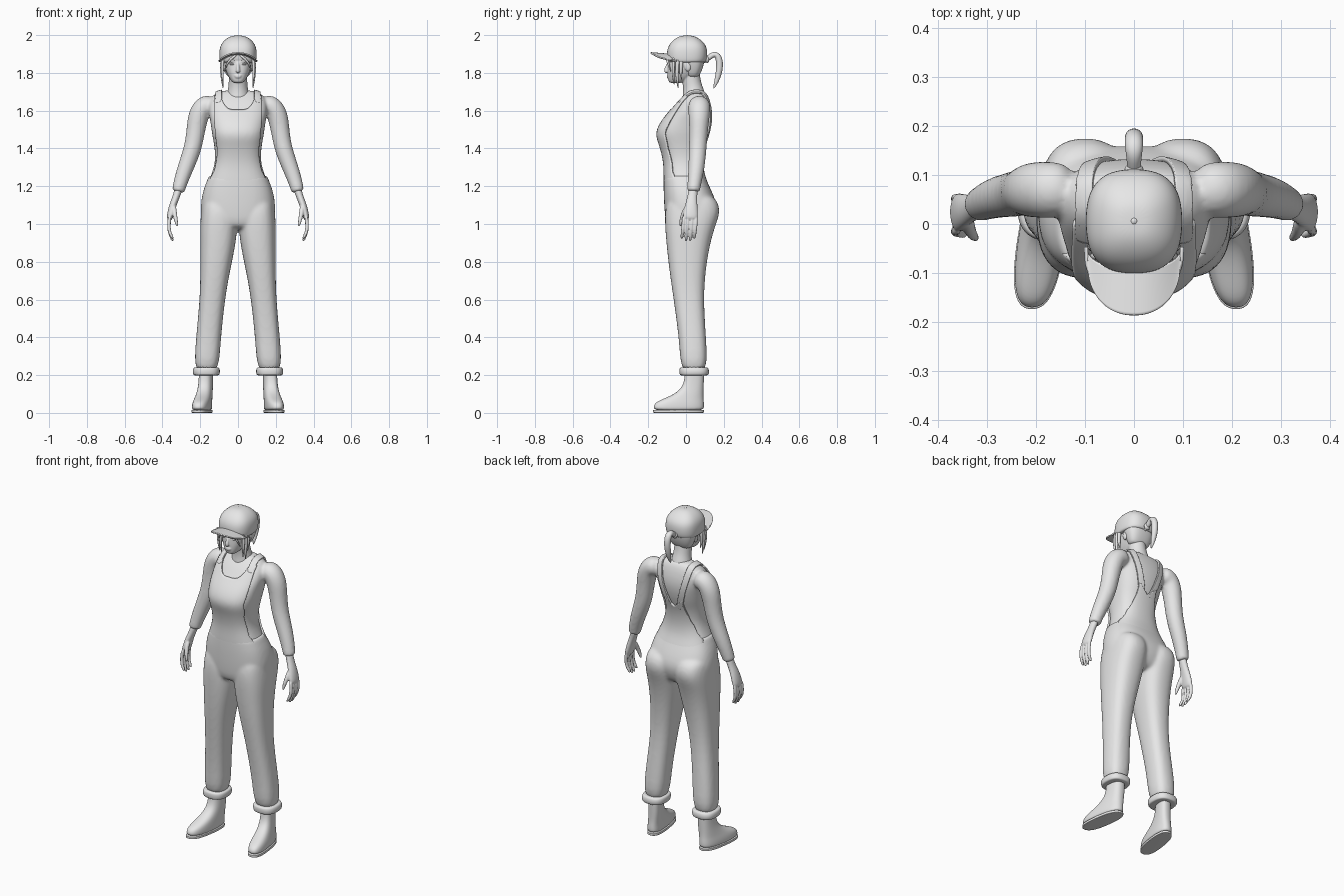
import bpy, bmesh, math
from mathutils import Vector, Matrix

cube = bpy.data.objects.get("Cube")
if cube:
    bpy.data.objects.remove(cube, do_unlink=True)

grey = bpy.data.materials.new("plain_grey")
grey.use_nodes = True
grey.diffuse_color = (.8, .8, .8, 1)
grey.node_tree.nodes["Principled BSDF"].inputs["Base Color"].default_value = (.8, .8, .8, 1)
SIDES = 20
POWER = .78


def loft(bm, rings):
    """Skin closed rings and cap both ends."""
    loops = [[bm.verts.new(p) for p in ring] for ring in rings]
    for a, b in zip(loops, loops[1:]):
        for i in range(len(a)):
            j = (i + 1) % len(a)
            bm.faces.new((a[i], a[j], b[j], b[i]))
    bm.faces.new(loops[0])
    bm.faces.new(loops[-1])


def column(bm, table, side=1, grow=0, shear=0):
    """Stack of level rounded sections: height, half width, front, back, centre."""
    rings = []
    for z, w, front, back, *centre in table:
        cx = centre[0] if centre else 0
        mid, depth = (front + back) / 2, (back - front) / 2 + grow
        ring = []
        for i in range(SIDES):
            c, s = math.cos(math.tau * i / SIDES), math.sin(math.tau * i / SIDES)
            x = cx + (w + grow) * math.copysign(abs(c) ** POWER, c)
            y = mid + depth * math.copysign(abs(s) ** POWER, s)
            ring.append((side * (x - shear * y), y, z))
        rings.append(ring)
    loft(bm, rings)


def tube(bm, path, side=1, ref=(0, 1, 0), sides=10):
    """Round or flat tube along a path of x, y, z, radius, second radius."""
    pts = [Vector(p[:3]) for p in path]
    rings = []
    for i, row in enumerate(path):
        t = (pts[min(i + 1, len(pts) - 1)] - pts[max(i - 1, 0)]).normalized()
        u = t.cross(Vector(ref)).normalized()
        v = t.cross(u)
        ring = []
        for k in range(sides):
            a = math.tau * k / sides
            p = pts[i] + u * row[3] * math.cos(a) + v * row[-1] * math.sin(a)
            ring.append((side * p.x, p.y, p.z))
        rings.append(ring)
    loft(bm, rings)


def ball(bm, centre, size):
    m = Matrix.Translation(centre) @ Matrix.Diagonal((*size, 1))
    bmesh.ops.create_uvsphere(bm, u_segments=16, v_segments=10, radius=1, matrix=m)


def grid(bm, point, nu, nv):
    """Open sheet from a function of u in -1..1 and v in 0..1."""
    rows = [[bm.verts.new(point(2 * i / nu - 1, j / nv)) for i in range(nu + 1)]
            for j in range(nv + 1)]
    for a, b in zip(rows, rows[1:]):
        for i in range(nu):
            bm.faces.new((a[i], a[i + 1], b[i + 1], b[i]))


def finish(name, bm, subdivide=2, voxel=0, smooth=4, mirror=False, wrap=None, thick=0):
    bmesh.ops.recalc_face_normals(bm, faces=bm.faces)
    for f in bm.faces:
        f.smooth = True
    me = bpy.data.meshes.new(name)
    bm.to_mesh(me)
    bm.free()
    me.materials.append(grey)
    ob = bpy.data.objects.new(name, me)
    bpy.context.collection.objects.link(ob)
    if mirror:
        ob.modifiers.new("mirror", 'MIRROR').use_mirror_merge = False
    if subdivide:
        m = ob.modifiers.new("round", 'SUBSURF')
        m.levels = m.render_levels = subdivide
    if voxel:
        m = ob.modifiers.new("fuse", 'REMESH')
        m.mode, m.voxel_size, m.use_smooth_shade = 'VOXEL', voxel, True
        m = ob.modifiers.new("blend", 'SMOOTH')
        m.factor, m.iterations = .5, smooth
    if wrap:
        m = ob.modifiers.new("drape", 'SHRINKWRAP')
        m.target, m.offset, m.wrap_mode = wrap, .005, 'ABOVE_SURFACE'
    if thick:
        m = ob.modifiers.new("cloth", 'SOLIDIFY')
        m.thickness, m.offset = thick, 0
    return ob


def lookup(table, z):
    """Linear reading of a table sorted by its first entry."""
    for a, b in zip(table, table[1:]):
        if z <= b[0]:
            f = max(0, (z - a[0]) / (b[0] - a[0]))
            return [p + (q - p) * f for p, q in zip(a, b)]
    return table[-1]


# Shirt: torso with both sleeves fused in
TORSO = [(1.1, .18, -.1, .14), (1.18, .185, -.12, .135), (1.25, .157, -.12, .1),
         (1.33, .128, -.12, .09), (1.42, .137, -.143, .105), (1.48, .15, -.17, .13),
         (1.55, .158, -.13, .145), (1.6, .17, -.085, .145), (1.65, .165, -.05, .135),
         (1.69, .14, -.01, .12), (1.71, .08, .01, .1)]
ARM = [(.12, .07, 1.63, .055), (.18, .07, 1.63, .06), (.21, .07, 1.58, .058),
       (.223, .067, 1.5, .05), (.238, .062, 1.4, .048), (.277, .056, 1.3, .044),
       (.305, .045, 1.22, .038), (.315, .04, 1.18, .035), (.317, .04, 1.17, .033)]
bm = bmesh.new()
column(bm, TORSO, grow=-.01)
for s in (1, -1):
    tube(bm, ARM, s, sides=16)
shirt = finish("shirt", bm, voxel=.008, smooth=6)

# Trousers: hips with both legs fused in
HIPS = [(.97, .15, -.08, .1), (1, .19, -.108, .14), (1.07, .2, -.115, .165),
        (1.12, .198, -.118, .16), (1.18, .186, -.12, .135), (1.22, .17, -.12, .115),
        (1.25, .158, -.12, .103), (1.26, .154, -.12, .1)]
LEG = [(.2, .066, -.03, .115, .168), (.36, .067, -.033, .11, .16), (.6, .066, -.066, .092, .136),
       (.76, .08, -.09, .105, .12), (.88, .093, -.103, .125, .107), (.98, .1, -.112, .152, .102),
       (1.06, .097, -.114, .184, .1), (1.12, .09, -.1, .17, .1), (1.16, .07, -.07, .13, .1)]
bm = bmesh.new()
column(bm, HIPS)
for s in (1, -1):
    column(bm, LEG, s)
finish("trousers", bm, voxel=.009, smooth=7)

# Rolled cuffs
bm = bmesh.new()
column(bm, [(.198, .06, -.025, .11, .168), (.2, .07, -.034, .12, .168), (.22, .074, -.037, .124, .168),
            (.238, .07, -.035, .119, .167), (.243, .06, -.025, .11, .167)])
finish("trouser_cuffs", bm, mirror=True)

# Bib: front and back panels draped on the shirt
FRONT = [(1.2, .165), (1.25, .148), (1.28, .13), (1.33, .114), (1.4, .112),
         (1.48, .126), (1.56, .13), (1.66, .127), (1.72, .122)]
BACK = [(1.2, .165), (1.25, .148), (1.29, .12), (1.35, .09), (1.42, .066), (1.5, .056)]


def panel(widths, facing, top):
    def point(u, v):
        z = 1.2 + v * (top(abs(u)) - 1.2)
        _, w, front, back = lookup(TORSO, z)
        x = u * min(lookup(widths, z)[1], .97 * w)
        bulge = (1 - (abs(x) / w) ** (2 / POWER)) ** (POWER / 2)
        return x, (front + back) / 2 + facing * bulge * (back - front) / 2, z
    return point


for name, widths, facing, top in (
        ("bib_front", FRONT, -1, lambda u: 1.605 + .075 * min(1, (u / .72) ** 4)),
        ("bib_back", BACK, 1, lambda u: 1.44 + .05 * u)):
    bm = bmesh.new()
    grid(bm, panel(widths, facing, top), 40, 36)
    finish(name, bm, 0, wrap=shirt, thick=.01)

# Shoulder straps
STRAP = [(.108, -.045, 1.65), (.109, -.02, 1.69), (.108, .03, 1.715), (.106, .08, 1.715),
         (.102, .125, 1.68), (.09, .15, 1.61), (.066, .145, 1.53), (.04, .12, 1.46), (.032, .11, 1.43)]
bm = bmesh.new()
grid(bm, lambda u, v: Vector(STRAP[round(v * 8)]) + Vector((.02 * u, 0, 0)), 2, 8)
finish("shoulder_straps", bm, 3, mirror=True, wrap=shirt, thick=.01)

# Hands: palm, four fingers and a thumb
bm = bmesh.new()
tube(bm, [(.31, .04, 1.2, .024, .027), (.325, .034, 1.15, .019, .025), (.345, .028, 1.1, .02, .034),
          (.358, .024, 1.05, .019, .042), (.364, .022, 1.02, .015, .04)], sides=12)
for i in range(4):
    y, drop = .054 - .022 * i, .012 * (i in (0, 3))
    tube(bm, [(.36, y, 1.045, .011), (.367, y - .002, 1, .0105), (.364, y - .006, .96, .01),
              (.352, y - .009, .925 + drop, .009), (.343, y - .011, .907 + drop, .006)], sides=8)
tube(bm, [(.34, .012, 1.1, .015), (.337, -.012, 1.06, .014), (.328, -.026, 1.02, .011),
          (.321, -.03, .985, .007)], sides=8)
finish("hands", bm, voxel=.004, smooth=3, mirror=True)

# Shoes and soles
SHOE = [(.01, .046, -.168, .092, .185), (.03, .049, -.175, .097, .185), (.055, .047, -.165, .096, .184),
        (.075, .044, -.12, .094, .182), (.1, .041, -.06, .093, .18), (.14, .038, -.015, .094, .177),
        (.2, .036, -.006, .096, .176), (.26, .035, -.005, .095, .176)]
bm = bmesh.new()
column(bm, SHOE, shear=.14)
finish("shoes", bm, mirror=True)
bm = bmesh.new()
column(bm, [(z, .05, -.176, .097, .185) for z in (0, .001, .015, .016)], shear=.14)
finish("soles", bm, mirror=True)

# Head and neck
bm = bmesh.new()
column(bm, [(1.745, .024, -.085, -.03), (1.757, .036, -.094, 0), (1.78, .052, -.097, .045),
            (1.81, .065, -.099, .07), (1.84, .072, -.098, .083), (1.88, .077, -.098, .09),
            (1.93, .076, -.085, .085), (1.96, .05, -.05, .055)])
tube(bm, [(0, .045, 1.64, .07), (0, .042, 1.69, .06), (0, .034, 1.73, .05),
          (0, .025, 1.78, .05), (0, .02, 1.83, .05)], sides=16)
tube(bm, [(0, -.09, 1.862, .007), (0, -.1, 1.835, .009), (0, -.109, 1.812, .013),
          (0, -.098, 1.802, .012)], sides=8)
for z, w in ((1.786, .021), (1.778, .018)):
    ball(bm, (0, -.095, z), (w, .008, .005))
for s in (1, -1):
    ball(bm, (s * .032, -.091, 1.862), (.021, .01, .005))
    ball(bm, (s * .073, .01, 1.835), (.009, .018, .028))
finish("head", bm, voxel=.004, smooth=3)
bm = bmesh.new()
ball(bm, (.031, -.088, 1.846), (.014, .009, .006))
finish("eyes", bm, 0, mirror=True)

# Hair under the cap, loose strands and ponytail
bm = bmesh.new()
column(bm, [(1.775, .05, .01, .06), (1.79, .064, 0, .074), (1.825, .078, -.01, .09),
            (1.87, .09, -.03, .1), (1.9, .085, -.04, .1)])
finish("back_hair", bm)
bm = bmesh.new()
for x, y, low, r in ((.085, -.066, 1.735, .009), (.087, -.045, 1.715, .011), (.087, -.025, 1.76, .011)):
    tube(bm, [(x - .008, y, 1.885, r), (x, y, 1.84, r), (x - .002, y - .004, (low + 1.84) / 2, r * .8),
              (x - .008, y + .004, low, .002)], sides=8)
tube(bm, [(.008, -.098, 1.895, .008), (.034, -.104, 1.878, .007), (.06, -.094, 1.85, .006),
          (.074, -.078, 1.8, .002)], sides=8)
finish("loose_strands", bm, mirror=True)
bm = bmesh.new()
tube(bm, [(0, .085, 1.855, .012), (0, .115, 1.875, .014), (0, .145, 1.9, .018), (0, .168, 1.895, .02),
          (0, .18, 1.855, .02), (0, .175, 1.8, .018), (0, .16, 1.75, .012), (0, .145, 1.715, .003)],
     ref=(1, 0, 0))
ball(bm, (0, .112, 1.872), (.02, .012, .02))
finish("ponytail", bm)

# Cap crown, button and brim
bm = bmesh.new()
column(bm, [(1.855, .085, -.085, .09), (1.857, .096, -.096, .106), (1.88, .1, -.103, .113),
            (1.92, .1, -.102, .114), (1.95, .092, -.09, .104), (1.975, .072, -.068, .08),
            (1.992, .045, -.04, .052), (1.998, .02, -.015, .028)])
ball(bm, (0, .006, 1.994), (.008, .008, .006))
finish("cap_crown", bm)


def brim_point(u, v):
    a = u * math.pi / 2
    c, s = math.cos(a), math.sin(a)
    reach = .045 * c + v * .095 * max(c, 0) ** .7
    return .098 * math.copysign(abs(s) ** .9, s), -.047 - reach, 1.898 + .008 * v - .038 * s * s


bm = bmesh.new()
grid(bm, brim_point, 28, 8)
finish("cap_brim", bm, 1, thick=.008)
